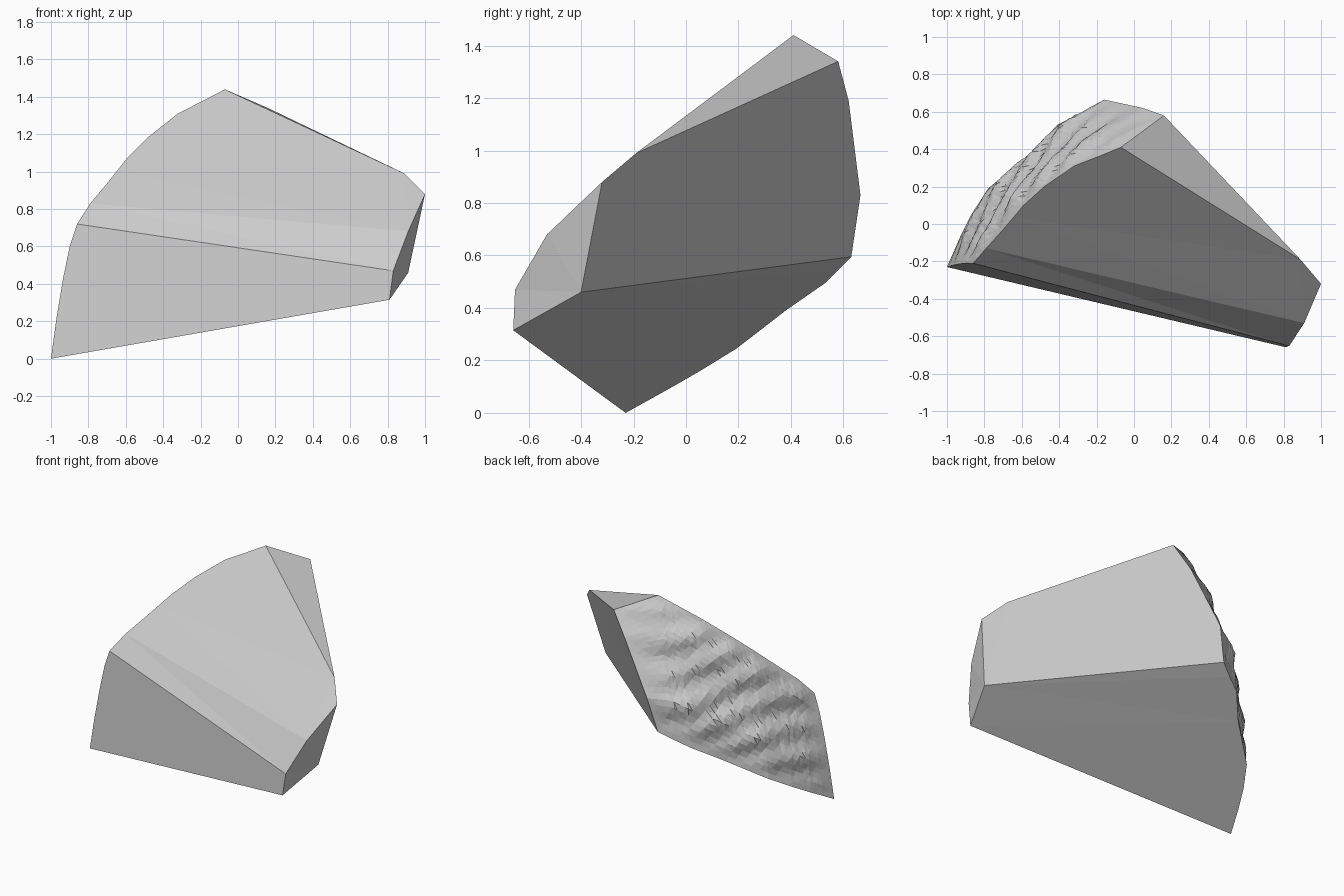
import bpy, bmesh, math, random
from mathutils import Vector as V

random.seed(4)
cube = bpy.data.objects.get("Cube")
if cube:
    bpy.data.objects.remove(cube, do_unlink=True)

# Stone colour
stone = bpy.data.materials.new("grey_stone")
stone.use_nodes = True
grey = (0.6, 0.6, 0.6, 1)
stone.diffuse_color = grey
bsdf = stone.node_tree.nodes["Principled BSDF"]
bsdf.inputs["Base Color"].default_value = grey
bsdf.inputs["Roughness"].default_value = 0.9


# Each cleaved side is a plane, so a rim point needs only two coordinates
def underside(x, y):
    return V((x, y, (0.144 * (x + 1) + 0.222 * (y + 0.23)) / 0.513))


def top_slope(x, y):
    return V((x, y, 0.83 + (0.163 * (x + 0.79) + 1.145 * (y + 0.13)) / 1.206))


def front_wall(x, z):
    return V((x, -0.23 - 0.25 * (x + 1) + 0.076 * z, z))


def back_wall(y, z):
    return V((1 - (0.394 * (y + 0.32) - 0.148 * (z - 0.88)) / 0.341, y, z))


# Corners of the block
low_tip = V((-1, -0.23, 0))
foot, foot_top = front_wall(0.81, 0.315), front_wall(0.83, 0.47)
band_left, band_right = V((-0.79, -0.13, 0.83)), V((0.91, -0.53, 0.68))
wall_left = front_wall(-0.86, 0.72)
nose, nose_under = V((1, -0.32, 0.88)), V((0.91, -0.40, 0.46))
shoulder = V((0.89, -0.19, 0.99))
peak, back_peak = V((-0.07, 0.41, 1.44)), V((0.16, 0.58, 1.34))
heel = V((-0.22, 0.63, 0.595))

# Rims of the rough broken side
bottom_rim = [low_tip] + [underside(x, y) for x, y in (
    (-0.93, -0.07), (-0.87, 0.05), (-0.78, 0.19), (-0.66, 0.29),
    (-0.55, 0.38), (-0.41, 0.53), (-0.31, 0.58))] + [heel]
top_rim = [wall_left, band_left] + [top_slope(x, y) for x, y in (
    (-0.70, -0.03), (-0.59, 0.10), (-0.48, 0.20), (-0.32, 0.31),
    (-0.18, 0.365))] + [peak, back_peak]
left_rim = [low_tip] + [front_wall(x, z) for x, z in (
    (-0.97, 0.22), (-0.935, 0.43), (-0.90, 0.60))] + [wall_left]
right_rim = [heel] + [back_wall(y, z) for y, z in (
    (0.665, 0.83), (0.64, 1.03), (0.62, 1.19))] + [back_peak]


def subdivide(points, steps):
    fine = [a.lerp(b, i / steps) for a, b in zip(points, points[1:])
            for i in range(steps)]
    return fine + [points[-1]]


STEPS = 6
bottom, top = subdivide(bottom_rim, STEPS), subdivide(top_rim, STEPS)
left, right = subdivide(left_rim, STEPS), subdivide(right_rim, STEPS)
nu, nv = len(bottom) - 1, len(left) - 1
outward = V((-0.80, 0.53, 0.28)).normalized()


# Ripples that follow level lines and fade out at the rims
def ripple(p, u, v):
    along = 0.55 * p.x + 0.83 * p.y
    wave = math.sin(31 * p.z + 2 * math.sin(5 * along) + 3 * along)
    swell = math.sin(13 * p.z - 7 * along)
    fade = min(1, 7 * min(u, 1 - u, v, 1 - v))
    return fade * (0.011 * wave + 0.009 * swell + random.uniform(-0.003, 0.003))


def broken_point(i, j):
    u, v = i / nu, j / nv
    p = bottom[i].lerp(top[i], v) + left[j].lerp(right[j], u)
    p -= bottom[0].lerp(bottom[-1], u).lerp(top[0].lerp(top[-1], u), v)
    return p + outward * ripple(p, u, v)


bm = bmesh.new()

# Rough broken side
grid = [[bm.verts.new(broken_point(i, j)) for j in range(nv + 1)]
        for i in range(nu + 1)]
for i in range(nu):
    for j in range(nv):
        a, b = grid[i][j], grid[i + 1][j]
        c, d = grid[i + 1][j + 1], grid[i][j + 1]
        halves = ((a, b, c), (a, c, d)) if (i + j) % 2 else ((a, b, d), (b, c, d))
        for tri in halves:
            bm.faces.new(tri)

# Flat cleaved sides
peak_at = STEPS * (len(top_rim) - 2)
sides = (
    [foot, foot_top] + left[::-1],                                # front wall
    [foot_top, band_right] + top[:STEPS + 1][::-1],               # bevel band
    [band_right, nose, shoulder] + top[STEPS:peak_at + 1][::-1],  # top slope
    [shoulder] + top[peak_at:][::-1],                             # rear chip
    [nose, nose_under] + right + [shoulder],                      # back wall
    [foot, nose_under, nose, band_right, foot_top],               # nose end
    [nose_under, foot] + bottom,                                  # underside
)
for side in sides:
    bm.faces.new([bm.verts.new(p) for p in side])

bmesh.ops.remove_doubles(bm, verts=bm.verts, dist=0.0005)
bmesh.ops.triangulate(bm, faces=[f for f in bm.faces if len(f.verts) > 3])
bmesh.ops.recalc_face_normals(bm, faces=bm.faces)
mesh = bpy.data.meshes.new("stone_fragment")
bm.to_mesh(mesh)
bm.free()
mesh.materials.append(stone)
fragment = bpy.data.objects.new("stone_fragment", mesh)
bpy.context.collection.objects.link(fragment)
